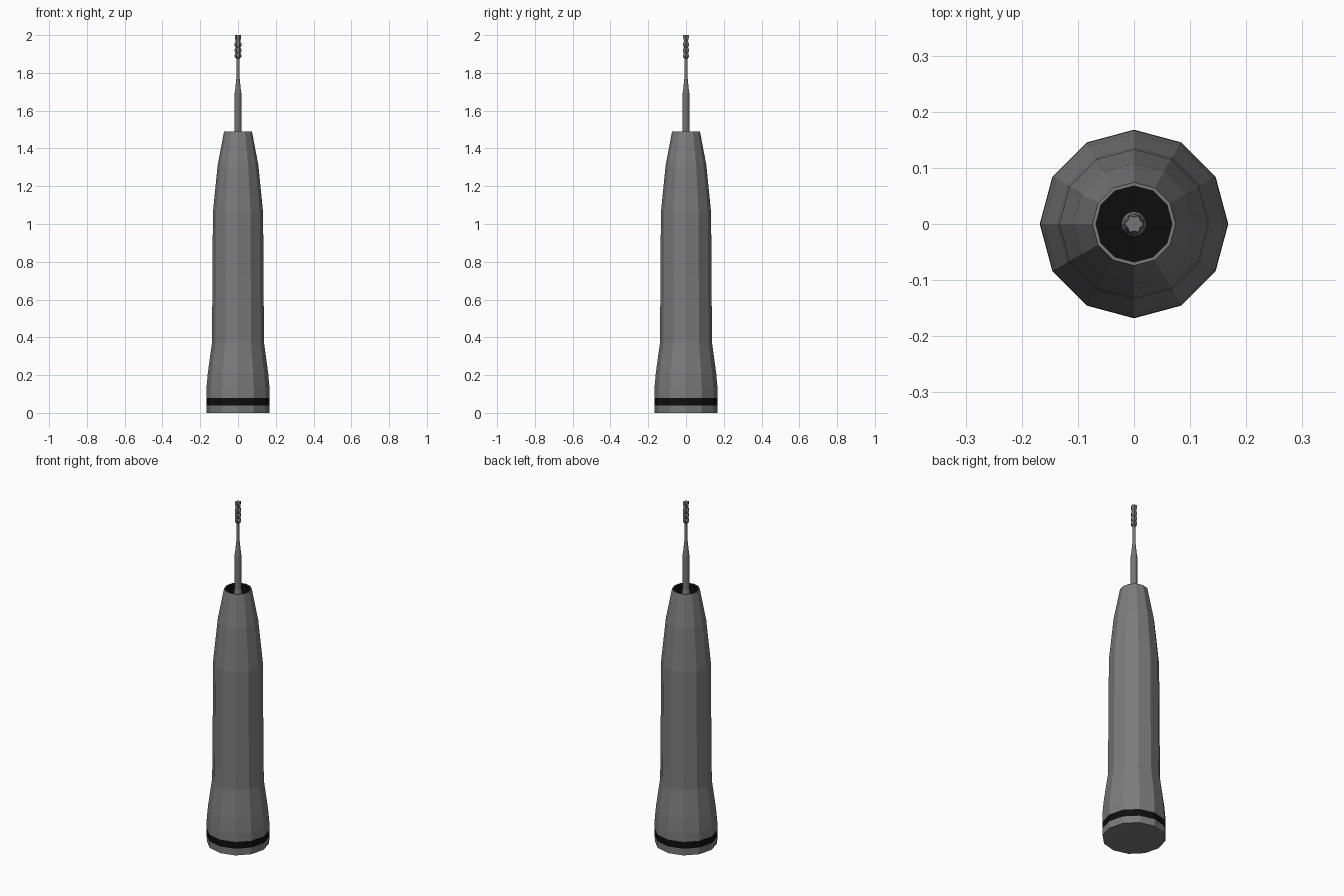
import bpy, bmesh, math

if "Cube" in bpy.data.objects:
    bpy.data.objects.remove(bpy.data.objects["Cube"])


def material(name, v):
    m = bpy.data.materials.new(name)
    m.diffuse_color = (v, v, v, 1)
    m.use_nodes = True
    m.node_tree.nodes["Principled BSDF"].inputs["Base Color"].default_value = m.diffuse_color
    return m


GREY = material("handle grey", 0.20)
BLACK = material("black", 0.004)
STEEL = material("steel grey", 0.18)


def lathe(name, profile, sides, mats, rule=None, star=1.0, cap_end=True):
    """Revolve (radius, z) points; star < 1 pulls every second vertex inward."""
    bm = bmesh.new()
    rings = []
    for r, z in profile:
        ring = []
        for i in range(sides):
            a = 2 * math.pi * i / sides
            k = r * (star if i % 2 else 1)
            ring.append(bm.verts.new((k * math.cos(a), k * math.sin(a), z)))
        rings.append(ring)
    for j in range(len(rings) - 1):
        for i in range(sides):
            n = (i + 1) % sides
            f = bm.faces.new((rings[j][i], rings[j][n], rings[j + 1][n], rings[j + 1][i]))
            f.material_index = rule(j) if rule else 0
    bm.faces.new(rings[0][::-1])
    if cap_end:
        f = bm.faces.new(rings[-1])
        f.material_index = rule(len(rings)) if rule else 0
    me = bpy.data.meshes.new(name)
    bm.to_mesh(me)
    bm.free()
    for m in mats:
        me.materials.append(m)
    ob = bpy.data.objects.new(name, me)
    bpy.context.collection.objects.link(ob)
    return ob


# Handle: black stripe near the foot and a black recess in the nose
handle = [(0.166, 0), (0.168, 0.04), (0.168, 0.08), (0.167, 0.13), (0.16, 0.21),
          (0.138, 0.37), (0.135, 0.72), (0.133, 1.06), (0.108, 1.31),
          (0.074, 1.49), (0.068, 1.49), (0.068, 1.43)]
lathe("handle", handle, 12, [GREY, BLACK], lambda j: 1 if j == 1 or j >= 10 else 0)

# Shaft: thick root tapering to a thin neck
lathe("shaft", [(0.023, 1.42), (0.0225, 1.47), (0.018, 1.49), (0.018, 1.69), (0.015, 1.71),
                (0.009, 1.77), (0.008, 1.89)], 12, [STEEL])

# Bit tip: beaded, star-shaped end
tip = [(0.009, 1.875)]
for z in (1.89, 1.92, 1.95):
    tip += [(0.018, z - 0.006), (0.018, z + 0.006), (0.013, z + 0.014)]
tip += [(0.014, 1.975), (0.017, 1.985), (0.017, 2.0)]
lathe("bit_tip", tip, 12, [STEEL], star=0.75)
